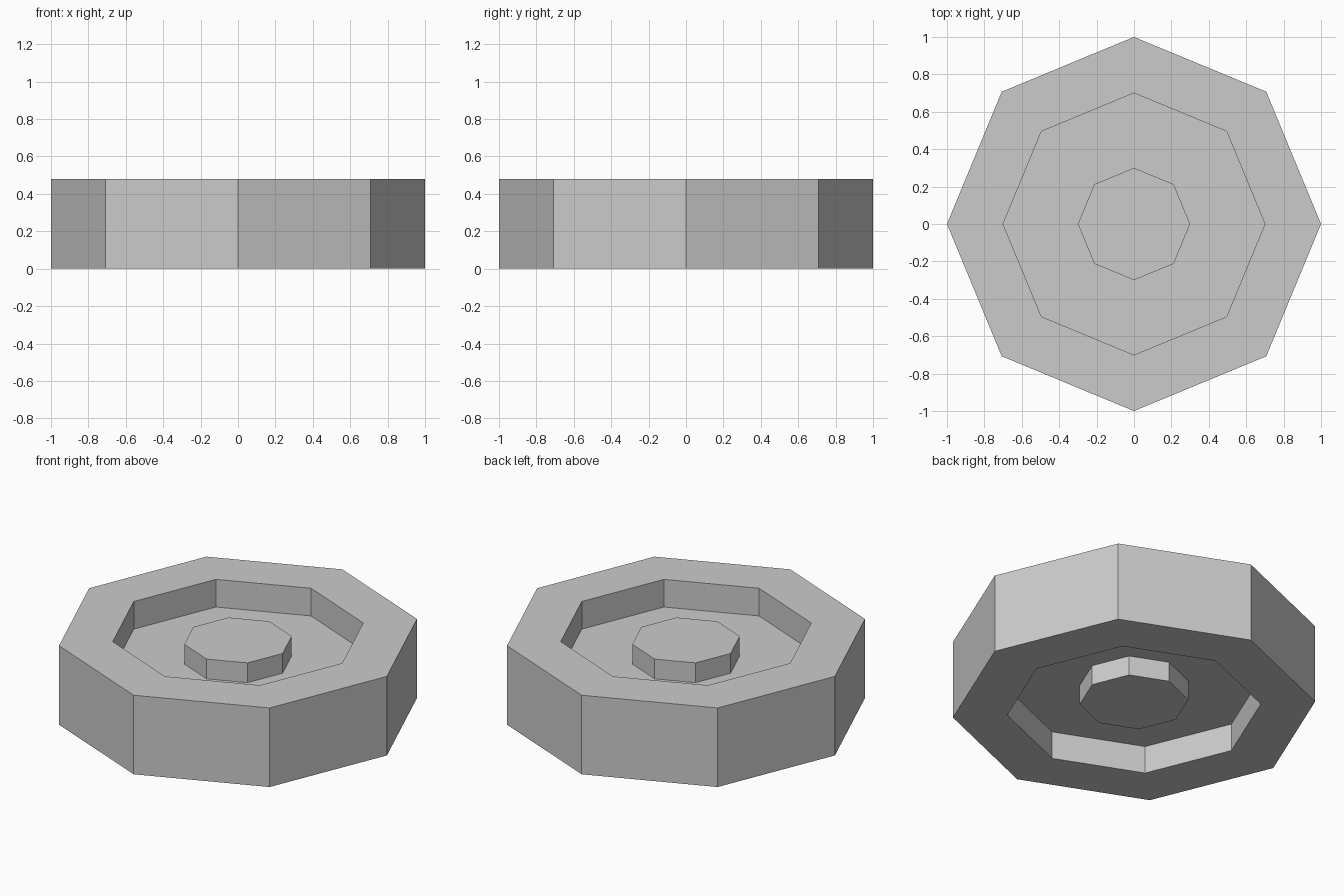
import bpy, bmesh, math

if "Cube" in bpy.data.objects:
    bpy.data.objects.remove(bpy.data.objects["Cube"])

SIDES = 8
HEIGHT = 0.48
RIM_R, RECESS_R, HUB_R = 1.0, 0.70, 0.30
RECESS = 0.168    # depth of the ring-shaped recess on each face
HUB_DROP = 0.048  # hub face sits slightly below the rim

# Upper half of the radial profile, hub outwards; the lower half mirrors it
upper = [(HUB_R, HEIGHT - HUB_DROP), (HUB_R, HEIGHT - RECESS),
         (RECESS_R, HEIGHT - RECESS), (RECESS_R, HEIGHT), (RIM_R, HEIGHT)]
profile = upper + [(r, HEIGHT - z) for r, z in reversed(upper)]

# Octagonal wheel: one ring of vertices per profile point
bm = bmesh.new()
rings = []
for r, z in profile:
    rings.append([bm.verts.new((r * math.cos(math.tau * i / SIDES),
                                r * math.sin(math.tau * i / SIDES), z))
                  for i in range(SIDES)])
for a, b in zip(rings, rings[1:]):
    for i in range(SIDES):
        j = (i + 1) % SIDES
        bm.faces.new((a[i], b[i], b[j], a[j]))

# Hub end faces
bm.faces.new(rings[0])
bm.faces.new(rings[-1][::-1])
bmesh.ops.recalc_face_normals(bm, faces=bm.faces)

mesh = bpy.data.meshes.new("wheel")
bm.to_mesh(mesh)
bm.free()
bpy.context.collection.objects.link(bpy.data.objects.new("wheel", mesh))
